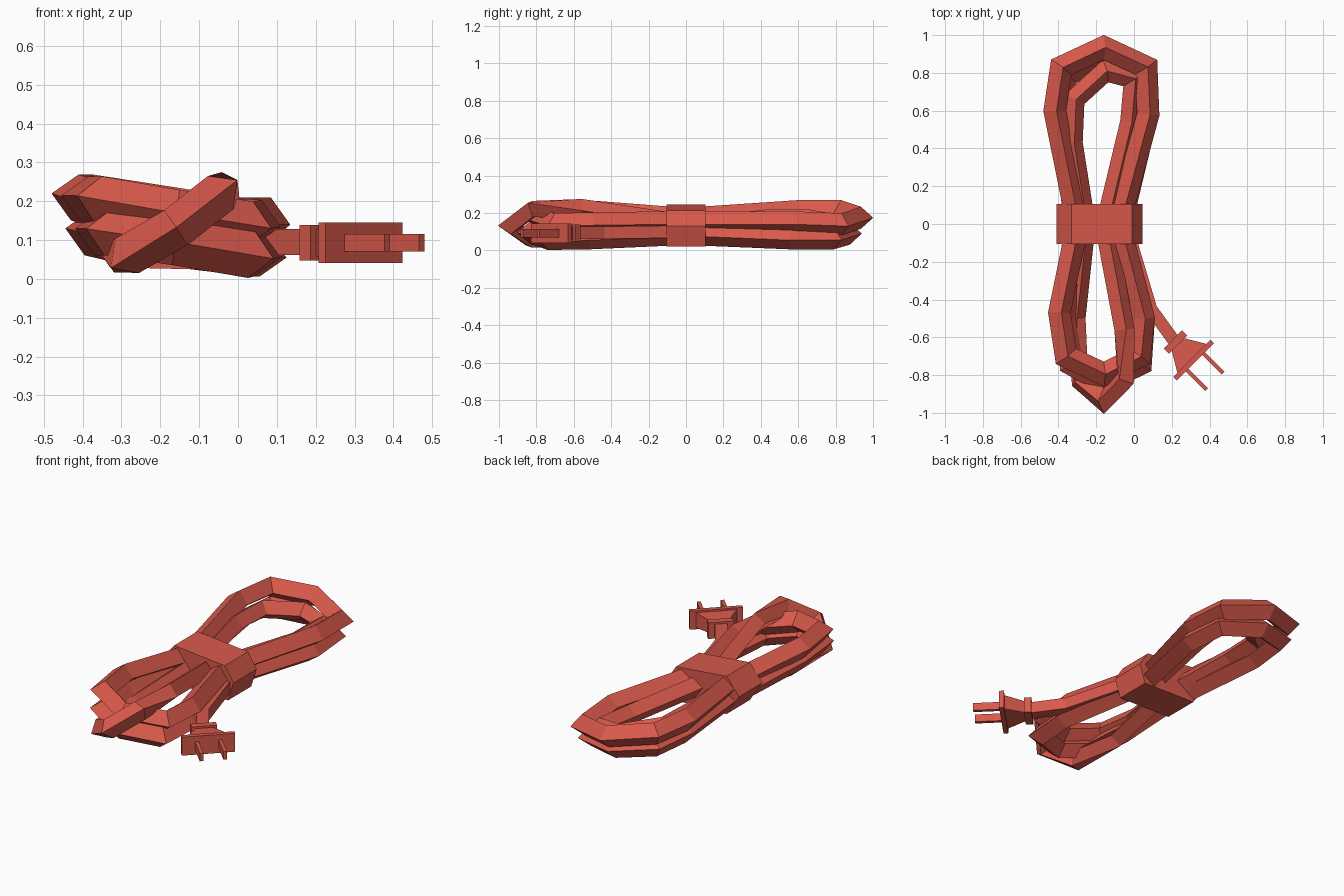
import bpy
import bmesh
from mathutils import Vector, Matrix

if "Cube" in bpy.data.objects:
    bpy.data.objects.remove(bpy.data.objects["Cube"])

red = bpy.data.materials.new("coral_red")
red.diffuse_color = (0.69, 0.10, 0.07, 1)
red.use_nodes = True
red.node_tree.nodes["Principled BSDF"].inputs["Base Color"].default_value = red.diffuse_color


def finish(bm, name):
    bmesh.ops.recalc_face_normals(bm, faces=bm.faces)
    mesh = bpy.data.meshes.new(name)
    bm.to_mesh(mesh)
    bm.free()
    mesh.materials.append(red)
    obj = bpy.data.objects.new(name, mesh)
    bpy.context.collection.objects.link(obj)
    return obj


def sweep(name, path, radius, closed=True, normal=lambda p: Vector((0.17, 0, 1)), square=False):
    """Four-sided mitred cord along a path."""
    pts = [Vector(p) for p in path]
    n = len(pts)
    bm = bmesh.new()
    rings = []
    for i, p in enumerate(pts):
        a = p - pts[i - 1] if closed or i else pts[1] - p
        b = pts[(i + 1) % n] - p if closed or i < n - 1 else a
        a, b = a.normalized(), b.normalized()
        t = (a + b).normalized()
        miter = min(1 / max(t.dot(b), 0.1), 1.4)
        side = t.cross(normal(p)).normalized()
        up = side.cross(t).normalized()
        corners = [(1, 1), (-1, 1), (-1, -1), (1, -1)] if square else [(1, 0), (0, 1), (-1, 0), (0, -1)]
        rings.append([bm.verts.new(p + side * u * radius * miter + up * v * radius) for u, v in corners])
    for i in range(n if closed else n - 1):
        r, s = rings[i], rings[(i + 1) % n]
        for k in range(4):
            bm.faces.new((r[k], r[(k + 1) % 4], s[(k + 1) % 4], s[k]))
    if not closed:
        bm.faces.new(rings[0])
        bm.faces.new(rings[-1])
    return finish(bm, name)


# Upper and lower cord loops, anticlockwise from the right of the band
sweep("upper_cord_loop", [
    (-0.06, 0.08, 0.15), (0.075, 0.58, 0.15), (0.065, 0.83, 0.14), (-0.16, 0.935, 0.175),
    (-0.385, 0.83, 0.21), (-0.42, 0.6, 0.21), (-0.315, 0.08, 0.175), (-0.315, -0.08, 0.175),
    (-0.395, -0.47, 0.205), (-0.36, -0.70, 0.205), (-0.16, -0.795, 0.17), (0.03, -0.70, 0.14),
    (0.05, -0.5, 0.145), (-0.06, -0.08, 0.15)], 0.06)
sweep("lower_cord_loop", [
    (-0.05, 0.08, 0.085), (0.065, 0.56, 0.065), (0.045, 0.79, 0.065), (-0.16, 0.875, 0.09),
    (-0.36, 0.79, 0.12), (-0.385, 0.57, 0.12), (-0.32, 0.08, 0.105), (-0.32, -0.08, 0.105),
    (-0.36, -0.5, 0.12), (-0.335, -0.74, 0.12), (-0.16, -0.835, 0.095), (0.035, -0.74, 0.062),
    (0.05, -0.52, 0.065), (-0.05, -0.08, 0.085)], 0.06)


# Inner loop, with its front end twisted steeply
def twisted(p):
    return Vector((-0.6, 0, 0.8)) if p.y < -0.7 else Vector((0.17, 0, 1))


sweep("inner_cord_loop", [
    (-0.13, 0.08, 0.13), (-0.02, 0.54, 0.11), (0.0, 0.77, 0.12), (-0.15, 0.81, 0.14),
    (-0.315, 0.66, 0.165), (-0.325, 0.43, 0.165), (-0.27, 0.08, 0.13), (-0.265, -0.08, 0.12),
    (-0.31, -0.5, 0.07), (-0.285, -0.83, 0.06), (-0.16, -0.937, 0.132), (-0.045, -0.82, 0.222),
    (-0.05, -0.56, 0.222), (-0.14, -0.08, 0.15)], 0.054, normal=twisted)

# Loose cord end leading to the plug
sweep("cord_tail", [(-0.02, -0.08, 0.10), (0.09, -0.45, 0.095), (0.22, -0.63, 0.095)],
      0.033, closed=False, normal=lambda p: Vector((0, 0, 1)), square=True)

# Tie band: tilted six-sided sleeve
profile = [(-0.33, 0.245), (-0.01, 0.215), (0.045, 0.13), (0.01, 0.022), (-0.33, 0.03), (-0.41, 0.15)]
bm = bmesh.new()
front = bm.faces.new([bm.verts.new((x, -0.105, z)) for x, z in profile])
ext = bmesh.ops.extrude_face_region(bm, geom=[front], use_keep_orig=True)
bmesh.ops.translate(bm, vec=(0, 0.21, 0), verts=[g for g in ext["geom"] if isinstance(g, bmesh.types.BMVert)])
finish(bm, "tie_band")

# Plug parts in a local frame: u along the plug, v across it
d = 0.5 ** 0.5
frame = Matrix(((d, d, 0, 0.22), (-d, d, 0, -0.625), (0, 0, 1, 0.093), (0, 0, 0, 1)))


def plug_part(name, u0, u1, w0, w1, h0, h1, v=0):
    bm = bmesh.new()
    ends = []
    for u, w, h in ((u0, w0, h0), (u1, w1, h1)):
        ends.append([bm.verts.new(frame @ Vector((u, v + a * w / 2, b * h / 2)))
                     for a, b in ((-1, -1), (1, -1), (1, 1), (-1, 1))])
    for k in range(4):
        bm.faces.new((ends[0][k], ends[0][(k + 1) % 4], ends[1][(k + 1) % 4], ends[1][k]))
    for e in ends:
        bm.faces.new(e)
    finish(bm, name)


plug_part("plug_collar", -0.02, 0.02, 0.135, 0.135, 0.092, 0.092)
plug_part("plug_body", 0.015, 0.125, 0.09, 0.22, 0.07, 0.085)
plug_part("plug_flange", 0.122, 0.148, 0.28, 0.28, 0.105, 0.105)
for side, v in (("left", 0.062), ("right", -0.062)):
    plug_part(side + "_prong", 0.14, 0.295, 0.02, 0.02, 0.045, 0.045, v)
